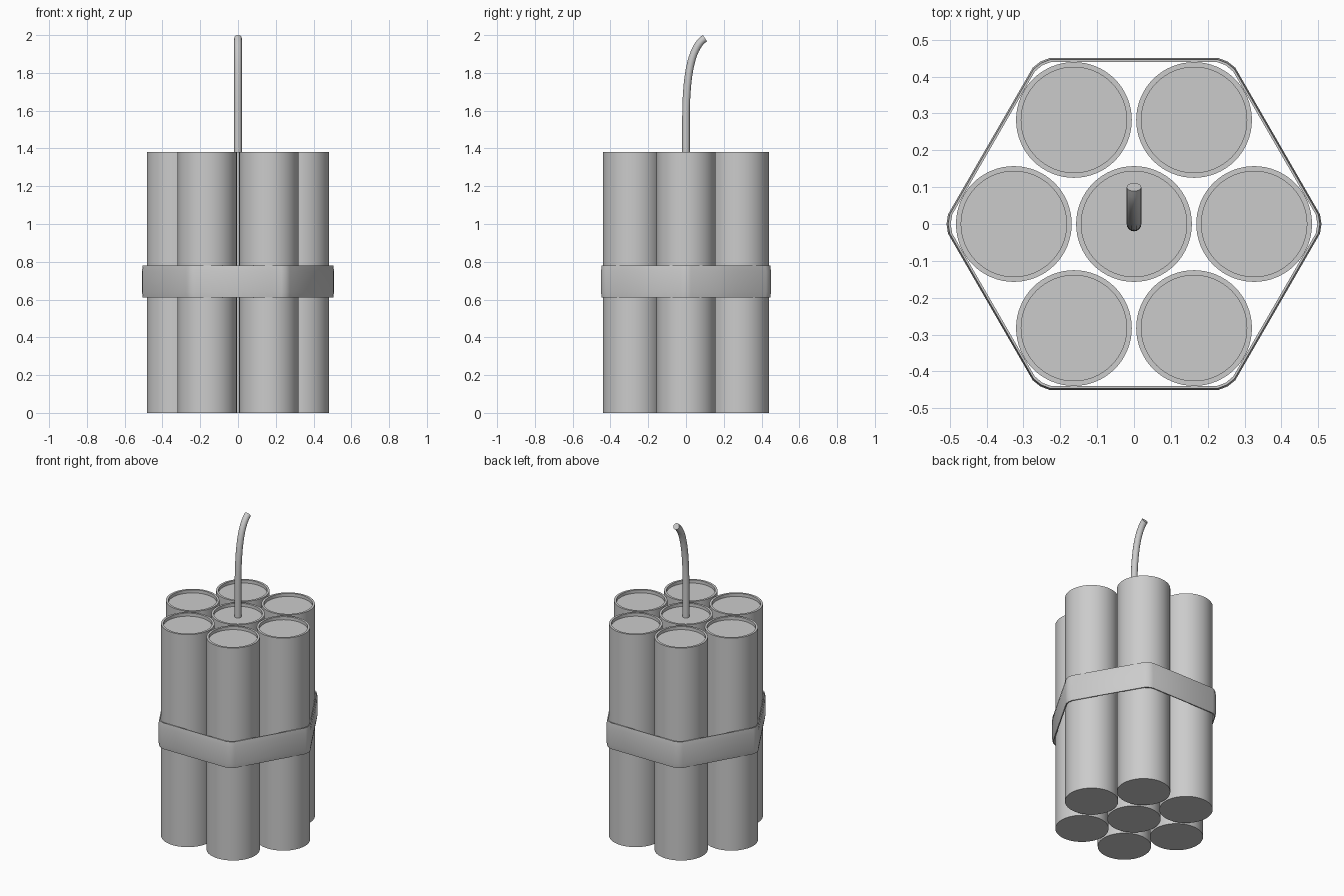
import bpy, bmesh
from math import radians, cos, sin
from mathutils import Vector, Matrix

if "Cube" in bpy.data.objects:
    bpy.data.objects.remove(bpy.data.objects["Cube"])

R, H, SPACING = 0.157, 1.38, 0.326


def finish(bm, name, location=(0, 0, 0)):
    bmesh.ops.recalc_face_normals(bm, faces=bm.faces[:])
    mesh = bpy.data.meshes.new(name)
    bm.to_mesh(mesh)
    bm.free()
    ob = bpy.data.objects.new(name, mesh)
    ob.location = location
    bpy.context.collection.objects.link(ob)
    smooth(ob)
    return ob


def smooth(ob):
    bpy.ops.object.select_all(action='DESELECT')
    ob.select_set(True)
    bpy.context.view_layer.objects.active = ob
    bpy.ops.object.shade_smooth_by_angle(angle=radians(30))


# Tubes: closed cylinder with a thin rim and a recessed top
def stick(name, x, y):
    bm = bmesh.new()
    bmesh.ops.create_cone(bm, cap_ends=True, segments=64, radius1=R, radius2=R,
                          depth=H, matrix=Matrix.Translation((0, 0, H / 2)))
    top = max(bm.faces, key=lambda f: f.calc_center_median().z)
    bmesh.ops.inset_region(bm, faces=[top], thickness=0.014)
    inner = bmesh.ops.extrude_discrete_faces(bm, faces=[top])['faces'][0]
    bmesh.ops.translate(bm, verts=inner.verts[:], vec=(0, 0, -0.02))
    finish(bm, name, (x, y, 0))


stick("center_stick", 0, 0)
for i in range(6):
    a = radians(60 * i)
    stick(f"outer_stick_{i + 1}", SPACING * cos(a), SPACING * sin(a))


# Strap: hexagonal loop with eased corners, slightly bulged outside
def hex_loop(apothem):
    corners = [Vector((cos(radians(60 * i)), sin(radians(60 * i)))) * apothem / cos(radians(30))
               for i in range(6)]
    pts = []
    for i, v in enumerate(corners):
        to_prev = (corners[i - 1] - v).normalized()
        to_next = (corners[(i + 1) % 6] - v).normalized()
        pts += [v + to_prev * 0.03, v * 0.979, v + to_next * 0.03]
    return pts


section = [(0.440, 0.61), (0.446, 0.61), (0.450, 0.64),
           (0.450, 0.75), (0.446, 0.78), (0.440, 0.78)]
bm = bmesh.new()
rings = [[bm.verts.new((p.x, p.y, z)) for p in hex_loop(a)] for a, z in section]
n = len(rings[0])
for k, ring in enumerate(rings):
    nxt = rings[(k + 1) % len(rings)]
    for j in range(n):
        bm.faces.new((ring[j], ring[(j + 1) % n], nxt[(j + 1) % n], nxt[j]))
finish(bm, "strap")

# Fuse: round cord that bends towards the back
curve = bpy.data.curves.new("fuse", 'CURVE')
curve.dimensions = '3D'
curve.bevel_depth = 0.02
curve.bevel_resolution = 6
curve.resolution_u = 16
curve.use_fill_caps = True
spline = curve.splines.new('BEZIER')
spline.bezier_points.add(2)
path = [((1.34, 0), (1.30, 0), (1.40, 0)),
        ((1.55, 0), (1.50, 0), (1.75, 0)),
        ((1.984, 0.1), (1.93, 0.018), (2.01, 0.14))]
for bp, (co, left, right) in zip(spline.bezier_points, path):
    bp.handle_left_type = bp.handle_right_type = 'FREE'
    bp.co = (0, co[1], co[0])
    bp.handle_left = (0, left[1], left[0])
    bp.handle_right = (0, right[1], right[0])
fuse = bpy.data.objects.new("fuse", curve)
bpy.context.collection.objects.link(fuse)
bpy.ops.object.select_all(action='DESELECT')
fuse.select_set(True)
bpy.context.view_layer.objects.active = fuse
bpy.ops.object.convert(target='MESH')
smooth(bpy.context.view_layer.objects.active)
